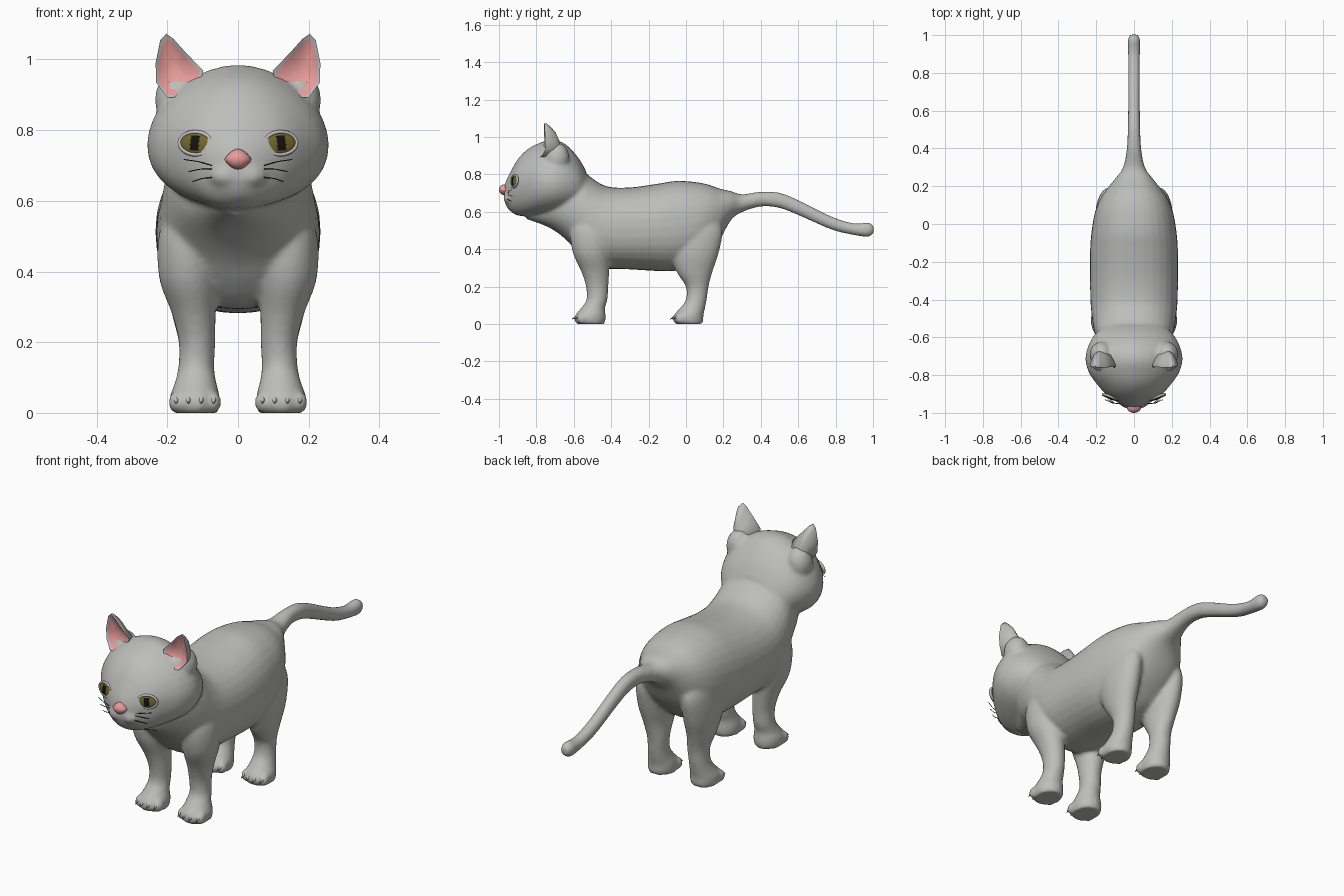
import bpy, bmesh, math
from mathutils import Vector, Matrix
from mathutils.bvhtree import BVHTree

if "Cube" in bpy.data.objects:
    bpy.data.objects.remove(bpy.data.objects["Cube"])

def material(name, rgb):
    m = bpy.data.materials.new(name)
    m.diffuse_color = (*rgb, 1)
    m.use_nodes = True
    m.node_tree.nodes["Principled BSDF"].inputs["Base Color"].default_value = m.diffuse_color
    return m

GREY = material("grey fur", (0.51, 0.51, 0.50))
PINK = material("pink skin", (0.80, 0.33, 0.32))
OLIVE = material("olive iris", (0.17, 0.13, 0.025))
BLACK = material("black", (0.006, 0.006, 0.006))

def finish(bm, name, mats, smooth=60):
    bmesh.ops.recalc_face_normals(bm, faces=bm.faces)
    me = bpy.data.meshes.new(name)
    bm.to_mesh(me)
    bm.free()
    ob = bpy.data.objects.new(name, me)
    bpy.context.collection.objects.link(ob)
    for m in mats:
        me.materials.append(m)
    bpy.ops.object.select_all(action='DESELECT')
    ob.select_set(True)
    bpy.context.view_layer.objects.active = ob
    bpy.ops.object.shade_smooth_by_angle(angle=math.radians(smooth))
    return ob

def refine(rows, steps=4):
    """Catmull-Rom interpolation between ring descriptions."""
    out = []
    for i in range(len(rows) - 1):
        a, b, c, d = (rows[max(0, i - 1)], rows[i], rows[i + 1], rows[min(len(rows) - 1, i + 2)])
        for s in range(steps):
            t = s / steps
            out.append([0.5 * (2*q + (r - p)*t + (2*p - 5*q + 4*r - e)*t*t + (3*q - p - 3*r + e)*t**3)
                        for p, q, r, e in zip(a, b, c, d)])
    return out + [list(rows[-1])]

def skin(bm, rings):
    vs = [[bm.verts.new(p) for p in r] for r in rings]
    n = len(vs[0])
    for a, b in zip(vs, vs[1:]):
        for i in range(n):
            bm.faces.new((a[i], a[(i + 1) % n], b[(i + 1) % n], b[i]))
    bm.faces.new(vs[0])
    bm.faces.new(vs[-1][::-1])

def spow(v, e):
    return math.copysign(abs(v) ** e, v)

def loft_y(bm, rows, n, top, bottom):
    """Rows: y, lowest z, highest z, half width, z of widest point."""
    rings = []
    for y, lo, hi, w, mid in refine(rows):
        ring = []
        for k in range(n):
            a = 2 * math.pi * k / n
            e = 2 / (top if math.sin(a) > 0 else bottom)
            s = spow(math.sin(a), e)
            ring.append((w * spow(math.cos(a), e), y, mid + s * ((hi - mid) if s > 0 else (mid - lo))))
        rings.append(ring)
    skin(bm, rings)

def loft_z(bm, rows, side):
    """Rows: z, centre y, radius y, centre x, radius x."""
    skin(bm, [[(side * (cx + rx * math.cos(k * math.pi / 12)), cy + ry * math.sin(k * math.pi / 12), z)
               for k in range(24)] for z, cy, ry, cx, rx in refine(rows)])

def ball(bm, c, r, seg=16):
    m = Matrix.Translation(c) @ Matrix.Diagonal((*r, 1))
    return bmesh.ops.create_uvsphere(bm, u_segments=seg, v_segments=seg // 2, radius=1, matrix=m)['verts']

# Body and tail as one long loft
bm = bmesh.new()
trunk = [(-.85, .56, .66, .05), (-.76, .528, .70, .11), (-.69, .49, .76, .165), (-.62, .43, .82, .197),
         (-.56, .36, .825, .212), (-.5, .31, .778, .222), (-.42, .295, .735, .23), (-.3, .292, .73, .233),
         (-.15, .283, .75, .233), (-.05, .285, .765, .226), (.05, .32, .759, .21), (.12, .38, .745, .185),
         (.18, .45, .724, .148), (.24, .555, .71, .1), (.3, .598, .693, .058), (.4, .628, .707, .038),
         (.5, .62, .702, .033), (.6, .582, .663, .031), (.7, .537, .612, .031), (.8, .497, .566, .031),
         (.9, .475, .538, .031), (.975, .466, .542, .032), (1.003, .485, .525, .02)]
loft_y(bm, [(y, lo, hi, w, (lo + hi) / 2) for y, lo, hi, w in trunk], 32, 2.2, 2.25)

# Legs with toes
front = [(0, -.51, .075, .122, .064), (.02, -.513, .083, .122, .07), (.05, -.51, .08, .122, .07),
         (.085, -.497, .064, .12, .059), (.13, -.476, .056, .118, .051), (.2, -.475, .06, .116, .052),
         (.28, -.485, .075, .125, .062), (.38, -.505, .1, .14, .083), (.5, -.51, .11, .145, .08), (.6, -.51, .08, .13, .06)]
back = [(0, .015, .073, .122, .064), (.02, .012, .081, .122, .07), (.05, .015, .079, .122, .07),
        (.085, .035, .067, .12, .059), (.13, .055, .056, .118, .051), (.2, .06, .061, .116, .052),
        (.28, .045, .097, .125, .062), (.38, .045, .13, .13, .074), (.5, .055, .14, .128, .07), (.6, .05, .1, .11, .06)]
toes = [(dx, y0 + abs(dx) * .35) for y0 in (-.572, -.047) for dx in (-.053, -.018, .018, .053)]
for side in (-1, 1):
    loft_z(bm, front, side)
    loft_z(bm, back, side)
    for dx, y in toes:
        ball(bm, (side * .122 + dx, y, .03), (.022, .031, .031))

# Head with muzzle, chin and ear bases
loft_y(bm, [(-.535, .64, .82, .15, .73), (-.58, .612, .895, .205, .75), (-.65, .595, .965, .244, .76),
            (-.72, .585, .985, .257, .76), (-.79, .58, .965, .237, .76), (-.85, .576, .932, .195, .755),
            (-.90, .58, .88, .15, .75), (-.935, .60, .82, .103, .735), (-.96, .63, .77, .055, .71),
            (-.972, .66, .735, .02, .70)], 36, 1.85, 2.2)
for side in (-1, 1):
    ball(bm, (side * .033, -.935, .672), (.05, .042, .036))
    ball(bm, (side * .172, -.69, .885), (.064, .068, .085))
ball(bm, (0, -.928, .628), (.036, .03, .024))

# Fuse everything into one soft skin
cat = finish(bm, "head_body_legs_and_tail", [GREY])
m = cat.modifiers.new("fuse", 'REMESH')
m.mode, m.voxel_size, m.use_smooth_shade = 'VOXEL', .010, True
s = cat.modifiers.new("soften", 'SMOOTH')
s.factor, s.iterations = 0.5, 5
for mod in ("fuse", "soften"):
    bpy.ops.object.modifier_apply(modifier=mod)
for p in cat.data.polygons:
    p.material_index = 0
    p.use_smooth = True
tmp = bmesh.new()
tmp.from_mesh(cat.data)
tree = BVHTree.FromBMesh(tmp)
tmp.free()

def on_face(x, z):
    hit = tree.ray_cast(Vector((x, -2, z)), Vector((0, 1, 0)))
    return hit[0], hit[1]

# Claws
bm = bmesh.new()
for side in (-1, 1):
    for dx, y in toes:
        m = Matrix.Translation((side * .122 + dx, y - .028, .034)) @ Matrix.Rotation(math.radians(118), 4, 'X')
        bmesh.ops.create_cone(bm, cap_ends=True, segments=8, radius1=.011, radius2=.001, depth=.036, matrix=m)
finish(bm, "claws", [GREY])

# Ears: grey rim and back, hollow pink front
rim = [(.098, -.755, .968), (.15, -.76, 1.022), (.182, -.76, 1.058), (.203, -.758, 1.073), (.22, -.756, 1.055),
       (.233, -.754, .99), (.232, -.752, .935), (.20, -.772, .892), (.15, -.785, .895), (.112, -.775, .92)]
mid, root = Vector((.175, -.755, .95)), Vector((.172, -.67, .92))
for side, name in ((-1, "left_ear"), (1, "right_ear")):
    bm = bmesh.new()
    def layer(scale, dy, to_root=0):
        pts = []
        for p in rim:
            q = mid + (Vector(p) - mid) * scale + Vector((0, dy, 0))
            q = q.lerp(root, to_root)
            pts.append(bm.verts.new((side * q.x, q.y, q.z)))
        return pts
    layers = [layer(.45, .022), layer(.87, .006), layer(1, 0), layer(.985, .014),
              layer(.95, .03, .1), layer(.95, .05, .3), layer(.95, .07, .6), layer(.9, .08, .85)]
    for j, (a, b) in enumerate(zip(layers, layers[1:])):
        for i in range(10):
            f = bm.faces.new((a[i], a[(i + 1) % 10], b[(i + 1) % 10], b[i]))
            f.material_index = 1 if j == 0 else 0
    bm.faces.new(layers[0]).material_index = 1
    bm.faces.new(layers[-1])
    finish(bm, name, [GREY, PINK], 75)

# Eyes with slit pupils, and eyelid rims
for side, name in ((-1, "left"), (1, "right")):
    p, nrm = on_face(side * .12, .763)
    out = (nrm + Vector((0, -.6, 0))).normalized()
    xa = Vector((0, 0, 1)).cross(out).normalized()
    ya = out.cross(xa)
    turn = Matrix((xa, ya, out)).transposed().to_4x4()
    place = Matrix.Translation(p - out * .002) @ turn @ Matrix.Rotation(side * .08, 4, 'Z')
    bm = bmesh.new()
    bmesh.ops.create_uvsphere(bm, u_segments=40, v_segments=24, radius=1)
    for f in bm.faces:
        c = f.calc_center_median()
        f.material_index = 1 if abs(c.x) < .28 and abs(c.y) < .72 and c.z > 0 else 0
    bm.transform(place @ Matrix.Diagonal((.048, .031, .011, 1)))
    finish(bm, name + "_eye", [OLIVE, BLACK])
    bm = bmesh.new()
    loops = [[bm.verts.new(((.049 + .006 * math.cos(b)) * math.cos(a), (.032 + .006 * math.cos(b)) * math.sin(a),
                            .007 * math.sin(b))) for b in (k * math.pi / 4 for k in range(8))]
             for a in (2 * math.pi * i / 28 for i in range(28))]
    for i in range(28):
        a, b = loops[i], loops[(i + 1) % 28]
        for k in range(8):
            bm.faces.new((a[k], a[(k + 1) % 8], b[(k + 1) % 8], b[k]))
    bm.transform(place)
    finish(bm, name + "_eyelid", [GREY])

# Nose, a rounded triangle widest below the middle
bm = bmesh.new()
for v in ball(bm, (0, -.97, .718), (.038, .03, .029), 24):
    t = (v.co.z - .718) / .029
    v.co.x *= 1 - .35 * t if t > 0 else 1 + .25 * t
finish(bm, "nose", [PINK])

# Whiskers
for side, label in ((-1, "left"), (1, "right")):
    for k, (z0, z1, x1) in enumerate(((.70, .717, .153), (.69, .683, .14), (.666, .655, .128))):
        a = on_face(side * .074, z0)[0]
        b = Vector((side * x1, -.93, z1))
        cu = bpy.data.curves.new("whisker", 'CURVE')
        cu.dimensions, cu.bevel_depth, cu.bevel_resolution = '3D', .0015, 1
        sp = cu.splines.new('POLY')
        sp.points.add(2)
        for pt, co in zip(sp.points, (a, (a + b) / 2 + Vector((0, -.008, .003)), b)):
            pt.co = (*co, 1)
        cu.materials.append(BLACK)
        ob = bpy.data.objects.new(f"{label}_whisker_{k + 1}", cu)
        bpy.context.collection.objects.link(ob)
